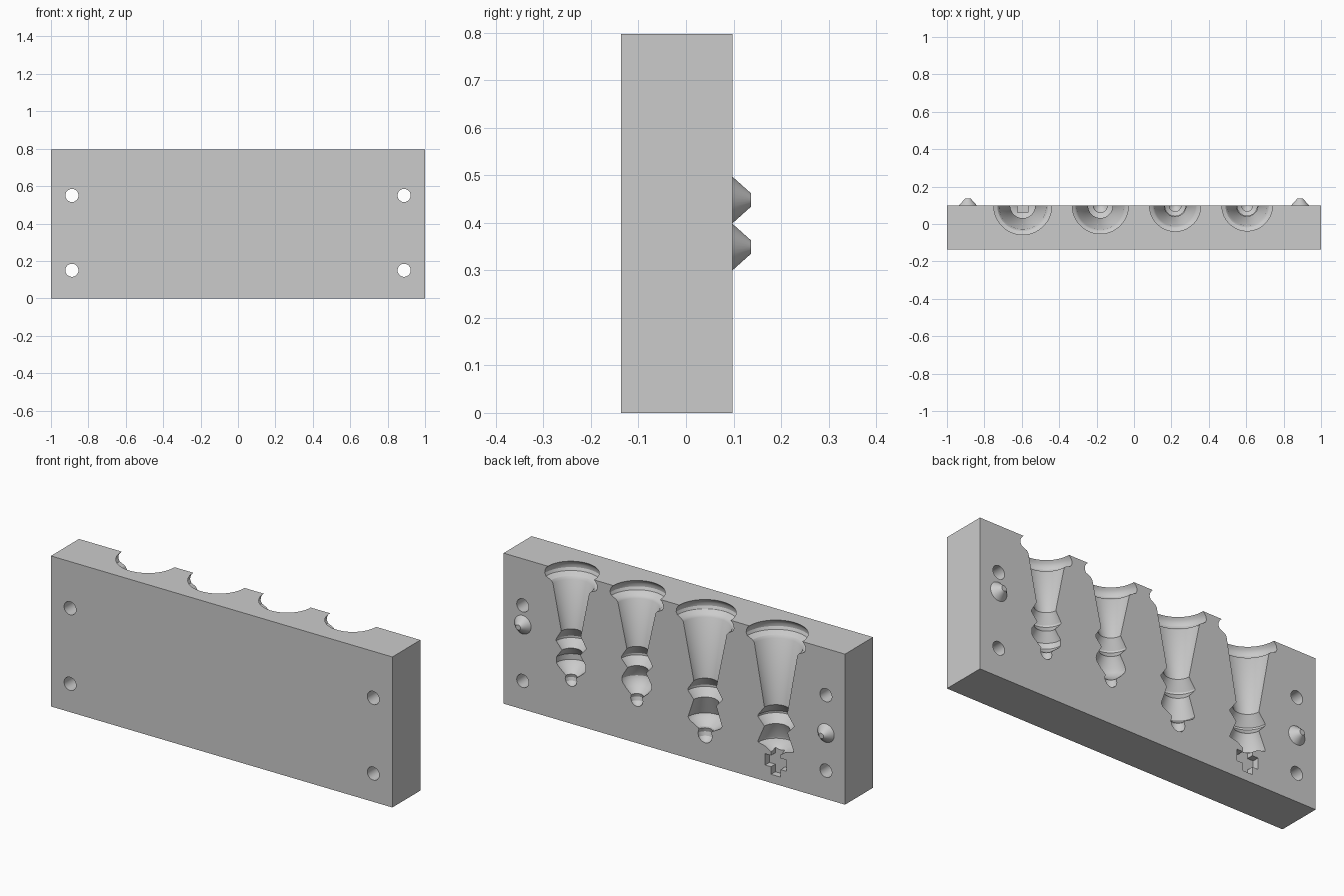
import bpy, math
from mathutils import Matrix, Vector

cube = bpy.data.objects.get("Cube")
if cube:
    bpy.data.objects.remove(cube, do_unlink=True)

TOP, FRONT, BACK = 0.797, -0.137, 0.098

grey = bpy.data.materials.new("plain grey")
grey.use_nodes = True
colour = (0.6, 0.6, 0.6, 1)
grey.diffuse_color = colour
grey.node_tree.nodes["Principled BSDF"].inputs["Base Color"].default_value = colour


def make_object(name, verts, faces):
    mesh = bpy.data.meshes.new(name)
    mesh.from_pydata(verts, [], faces)
    mesh.materials.append(grey)
    obj = bpy.data.objects.new(name, mesh)
    bpy.context.collection.objects.link(obj)
    return obj


def box(name, low, high):
    xs, ys, zs = zip(low, high)
    verts = [(x, y, z) for x in xs for y in ys for z in zs]
    faces = [(0, 1, 3, 2), (4, 6, 7, 5), (0, 4, 5, 1),
             (2, 3, 7, 6), (0, 2, 6, 4), (1, 5, 7, 3)]
    return make_object(name, verts, faces)


def lathe(name, profile, place, sides=64):
    """Closed solid turned about z; profile is (radius, height) going upward."""
    verts, faces = [], []
    for r, h in profile:
        for i in range(sides):
            a = 2 * math.pi * (i + 0.5) / sides
            verts.append(place @ Vector((r * math.cos(a), r * math.sin(a), h)))
    for k in range(len(profile) - 1):
        for i in range(sides):
            j = (i + 1) % sides
            a, b = k * sides, (k + 1) * sides
            faces.append((a + i, a + j, b + j, b + i))
    last = (len(profile) - 1) * sides
    faces.append(tuple(reversed(range(sides))))
    faces.append(tuple(range(last, last + sides)))
    return make_object(name, verts, faces)


def ball(r, z):
    """Profile points of a small finial ball, bottom upward."""
    return [(r * math.sin(math.radians(a)), z - r * math.cos(math.radians(a)))
            for a in (5, 30, 60, 90, 120)]


def lip(r, body):
    """Rounded base rim running out through the top of the block."""
    return [(body, 0.715), (body + 0.01, 0.728), (r + 0.012, 0.742),
            (r + 0.019, 0.757), (r + 0.018, 0.772), (r + 0.011, 0.786),
            (r, TOP), (r, TOP + 0.05)]


def collar(r, waist, z, neck):
    """Flared ring between head and body."""
    return [(waist, z - 0.045), (r, z - 0.005), (r, z + 0.005), (neck, z + 0.055)]


def turned(x, profile, name):
    return lathe(name, profile, Matrix.Translation((x, BACK, 0)))


def pin(name, x, z, profile):
    turn = Matrix.Rotation(-math.pi / 2, 4, 'X')
    return lathe(name, profile, Matrix.Translation((x, 0, z)) @ turn, 32)


block = box("mould_block", (-1, FRONT, 0), (1, BACK, TOP))
cutters = []

# Largest cavity with a cross finial
king_head = [(0.03, 0.165), (0.06, 0.185), (0.104, 0.195), (0.104, 0.205)]
cutters.append(turned(-0.595, king_head + collar(0.105, 0.067, 0.335, 0.067)
                      + lip(0.155, 0.126), "cross_cavity"))
cutters.append(box("cross_stem", (-0.623, BACK - 0.036, 0.045), (-0.567, BACK + 0.05, 0.2)))
cutters.append(box("cross_arms", (-0.658, BACK - 0.036, 0.085), (-0.532, BACK + 0.05, 0.145)))

# Second cavity with a flared crown
crown = ball(0.042, 0.15) + [(0.04, 0.178), (0.09, 0.205), (0.1, 0.22)]
cutters.append(turned(-0.18, crown + collar(0.1, 0.066, 0.365, 0.066)
                      + lip(0.15, 0.127), "crown_cavity"))

# Third cavity with a pointed head
pointed = ball(0.036, 0.23) + [(0.034, 0.25), (0.062, 0.275), (0.083, 0.3),
                               (0.088, 0.318), (0.082, 0.338)]
cutters.append(turned(0.22, pointed + collar(0.09, 0.054, 0.43, 0.058)
                      + lip(0.137, 0.11), "pointed_cavity"))

# Smallest cavity with a blunt head
blunt = ball(0.034, 0.231) + [(0.033, 0.25), (0.075, 0.285), (0.086, 0.3),
                              (0.086, 0.33)]
cutters.append(turned(0.605, blunt + collar(0.087, 0.053, 0.42, 0.057)
                      + lip(0.135, 0.106), "blunt_cavity"))

# Bolt holes
for x in (-0.888, 0.888):
    for z in (0.15, 0.55):
        cutters.append(pin("bolt_hole", x, z, [(0.035, -0.3), (0.035, 0.3)]))

# Cut the block
bpy.ops.object.select_all(action='DESELECT')
bpy.context.view_layer.objects.active = block
block.select_set(True)
for cutter in cutters:
    mod = block.modifiers.new("cut", 'BOOLEAN')
    mod.operation = 'DIFFERENCE'
    mod.solver = 'EXACT'
    mod.object = cutter
    bpy.ops.object.modifier_apply(modifier=mod.name)
for cutter in cutters:
    bpy.data.objects.remove(cutter, do_unlink=True)

# Locating pegs on the back
for name, x, z in (("left_peg", 0.888, 0.448), ("right_peg", -0.888, 0.349)):
    peg = pin(name, x, z, [(0.049, BACK - 0.01), (0.049, BACK), (0.014, 0.137)])
    peg.select_set(True)

bpy.ops.object.shade_smooth_by_angle(angle=math.radians(28))
